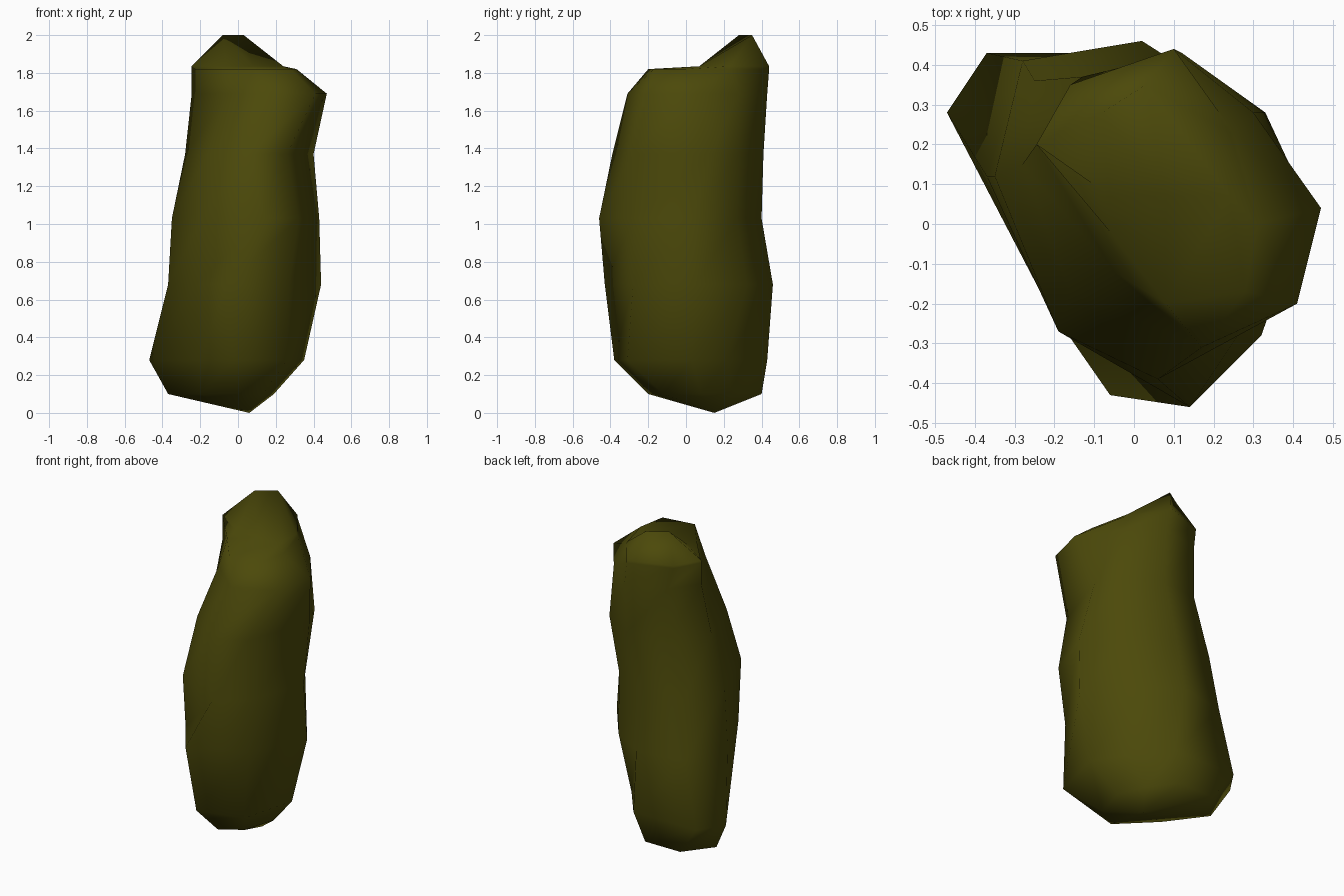
import bpy
import bmesh

cube = bpy.data.objects.get("Cube")
if cube:
    bpy.data.objects.remove(cube, do_unlink=True)

# Dark olive colour
olive = bpy.data.materials.new("dark_olive")
olive.use_nodes = True
colour = (0.072, 0.067, 0.003, 1.0)
olive.diffuse_color = colour
shader = olive.node_tree.nodes["Principled BSDF"]
shader.inputs["Base Color"].default_value = colour
shader.inputs["Roughness"].default_value = 0.8

# Eight-sided cross-sections by height, anticlockwise from the +x side
SECTIONS = {
    0.10: [(0.19, 0.08), (0.12, 0.24), (0.0, 0.4), (-0.24, 0.4),
           (-0.37, 0.23), (-0.2, 0.0), (0.0, -0.2), (0.13, -0.12)],
    0.28: [(0.35, 0.03), (0.22, 0.22), (0.06, 0.43), (-0.37, 0.43),
           (-0.47, 0.28), (-0.2, -0.1), (-0.02, -0.38), (0.26, -0.31)],
    0.68: [(0.44, 0.05), (0.24, 0.32), (0.02, 0.46), (-0.28, 0.41),
           (-0.37, 0.12), (-0.22, -0.2), (-0.06, -0.43), (0.27, -0.28)],
    1.03: [(0.43, 0.03), (0.27, 0.27), (0.02, 0.4), (-0.25, 0.36),
           (-0.35, 0.12), (-0.19, -0.27), (0.14, -0.46), (0.32, -0.28)],
    1.37: [(0.4, 0.13), (0.33, 0.28), (0.12, 0.41), (-0.13, 0.37),
           (-0.28, 0.15), (-0.16, -0.17), (0.06, -0.39), (0.26, -0.28)],
    1.69: [(0.47, 0.04), (0.3, 0.28), (0.12, 0.43), (-0.13, 0.37),
           (-0.245, 0.2), (-0.05, -0.12), (0.17, -0.31), (0.41, -0.2)],
    1.82: [(0.31, 0.0), (0.25, 0.23), (0.1, 0.44), (-0.16, 0.35),
           (-0.245, 0.2), (-0.06, -0.02), (0.08, -0.2), (0.28, -0.17)],
}
BOTTOM_TIP = (0.06, 0.15, 0.0)
RIDGE_LEFT = (0.03, 0.35, 2.0)
RIDGE_RIGHT = (-0.08, 0.28, 2.0)

bm = bmesh.new()
rings = [[bm.verts.new((x, y, z)) for x, y in points]
         for z, points in SECTIONS.items()]

# Flat shelf at the front, with the crest rising behind it to a short ridge
shoulder = rings[-1]
rings.append([bm.verts.new((min(v.co.x, 0.24), max(v.co.y, 0.07), 1.835))
              for v in shoulder])
rings.append([bm.verts.new(RIDGE_LEFT if v.co.x > 0.09 else RIDGE_RIGHT)
              for v in shoulder])

# Loft the lump from the bottom tip to the ridge
tip = bm.verts.new(BOTTOM_TIP)
count = len(shoulder)
for i in range(count):
    j = (i + 1) % count
    bm.faces.new((tip, rings[0][j], rings[0][i]))
    for low, high in zip(rings, rings[1:]):
        bm.faces.new((low[i], low[j], high[j], high[i]))
bmesh.ops.remove_doubles(bm, verts=bm.verts, dist=0.001)
bmesh.ops.recalc_face_normals(bm, faces=bm.faces)
for face in bm.faces:
    face.smooth = True

mesh = bpy.data.meshes.new("lumpy_body")
bm.to_mesh(mesh)
bm.free()
mesh.materials.append(olive)
body = bpy.data.objects.new("lumpy_body", mesh)
bpy.context.collection.objects.link(body)
